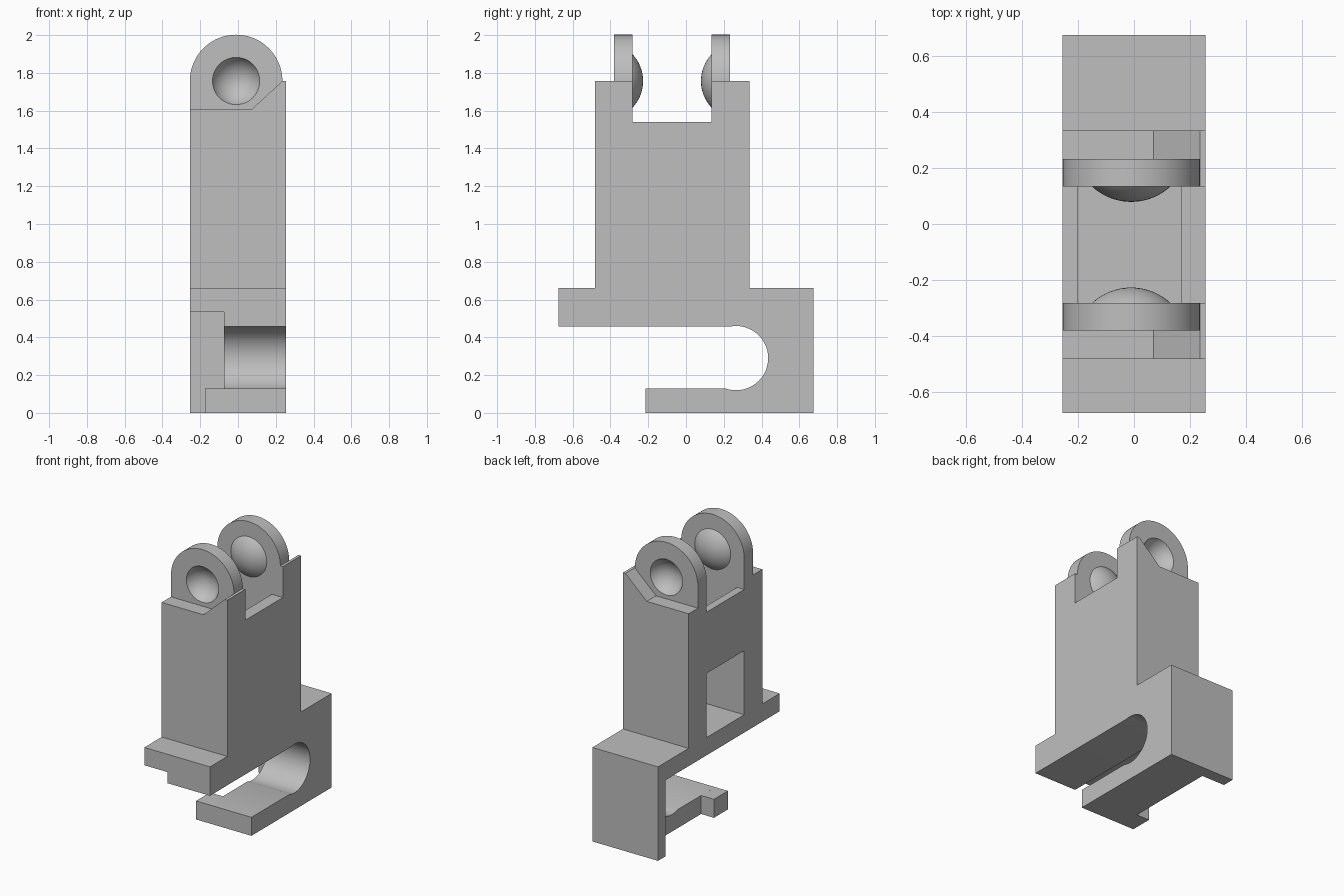
import bpy, bmesh, math
from mathutils import Matrix, Vector

if "Cube" in bpy.data.objects:
    bpy.data.objects.remove(bpy.data.objects["Cube"])

GREY = (0.52, 0.52, 0.52, 1)
mat = bpy.data.materials.new("plain grey")
mat.use_nodes = True
mat.diffuse_color = GREY
mat.node_tree.nodes["Principled BSDF"].inputs["Base Color"].default_value = GREY


def make(name, bm):
    bmesh.ops.recalc_face_normals(bm, faces=bm.faces)
    mesh = bpy.data.meshes.new(name)
    bm.to_mesh(mesh)
    bm.free()
    mesh.materials.append(mat)
    ob = bpy.data.objects.new(name, mesh)
    bpy.context.collection.objects.link(ob)
    return ob


def smooth(ob):
    bpy.ops.object.select_all(action="DESELECT")
    ob.select_set(True)
    bpy.context.view_layer.objects.active = ob
    bpy.ops.object.shade_smooth_by_angle(angle=math.radians(30))


def prism(name, outline, axis, lo, hi):
    """Extrude a 2D outline along x (outline is y, z) or y (outline is x, z)."""
    bm = bmesh.new()
    place = (lambda a, b: (lo, a, b)) if axis == "x" else (lambda a, b: (a, lo, b))
    face = bm.faces.new([bm.verts.new(place(a, b)) for a, b in outline])
    out = bmesh.ops.extrude_face_region(bm, geom=[face])
    step = Vector((hi - lo, 0, 0) if axis == "x" else (0, hi - lo, 0))
    bmesh.ops.translate(bm, vec=step,
                        verts=[v for v in out["geom"] if isinstance(v, bmesh.types.BMVert)])
    return make(name, bm)


def rect(a0, a1, b0, b1):
    return [(a0, b0), (a1, b0), (a1, b1), (a0, b1)]


def arc(ca, cb, r, start, end, n):
    angles = [math.radians(start + (end - start) * i / n) for i in range(n + 1)]
    return [(ca + r * math.cos(t), cb + r * math.sin(t)) for t in angles]


def sphere(radius, centre):
    bm = bmesh.new()
    bmesh.ops.create_uvsphere(bm, u_segments=48, v_segments=32, radius=radius,
                              matrix=Matrix.Translation(centre) @ Matrix.Rotation(math.pi / 2, 4, "X"))
    return bm


# Overall limits
W, L = 0.255, 0.675          # half width, half length
TOP, SPLIT = 0.66, -0.075    # base top, edge of the thin right part

# Base with the rounded slot, open to the front
hook = [(-0.215, 0), (L, 0), (L, TOP), (-L, TOP), (-L, 0.457)]
hook += arc(0.265, 0.29, 0.17, 101, -110, 36) + [(-0.215, 0.13)]
smooth(prism("slotted_base", hook, "x", SPLIT, W))

# Thin shelf and back wall beside the slot, and the nub on the lower arm
shelf = [(-L, 0.535), (0.59, 0.535), (0.59, 0), (L, 0), (L, TOP), (-L, TOP)]
prism("side_shelf", shelf, "x", -W, SPLIT)
prism("arm_nub", rect(-0.215, -0.06, 0, 0.13), "x", -0.175, SPLIT)

# Hollow column: side walls between the two ends, with a window on the right
MID, INNER, LUG, OUTER = -0.074, 0.208, 0.306, 0.409
prism("left_wall", rect(0.17, W, TOP, 1.54), "y", MID - INNER, MID + INNER)
prism("right_wall", rect(-W, -0.2, 1.11, 1.54), "y", MID - INNER, MID + INNER)

# End walls, each with a chamfered ledge, a round lug and a dished dome
CX, CZ, R = -0.01, 1.757, 0.245
ledge = [(-W, TOP), (W, TOP), (W, CZ), (0.235, CZ), (0.07, 1.605), (-W, 1.605)]
lug = [(-W, TOP), (W, TOP), (W, CZ)] + arc(CX, CZ, R, 0, 180, 40)

for side, label in ((-1, "front"), (1, "back")):
    def y(offset):
        return MID + side * offset

    prism(label + "_ledge_wall", ledge, "y", y(LUG), y(OUTER))
    slab = prism(label + "_lug", lug, "y", y(INNER), y(LUG))

    # Hollow dish in the outer face
    centre = (CX, y(LUG + 0.053), CZ)
    cutter = make(label + "_dish_cutter", sphere(0.136, centre))
    cutter.hide_render = True
    mod = slab.modifiers.new("dish", "BOOLEAN")
    mod.operation = "DIFFERENCE"
    mod.solver = "EXACT"
    mod.object = cutter
    bpy.context.view_layer.objects.active = slab
    bpy.ops.object.modifier_apply(modifier=mod.name)
    bpy.data.objects.remove(cutter)
    smooth(slab)

    # Shallow dome on the inner face
    bm = sphere(0.206, (CX, y(INNER + 0.151), CZ))
    bmesh.ops.bisect_plane(bm, geom=bm.verts[:] + bm.edges[:] + bm.faces[:],
                           plane_co=(0, y(INNER), 0), plane_no=(0, side, 0), clear_outer=True)
    smooth(make(label + "_dome", bm))
